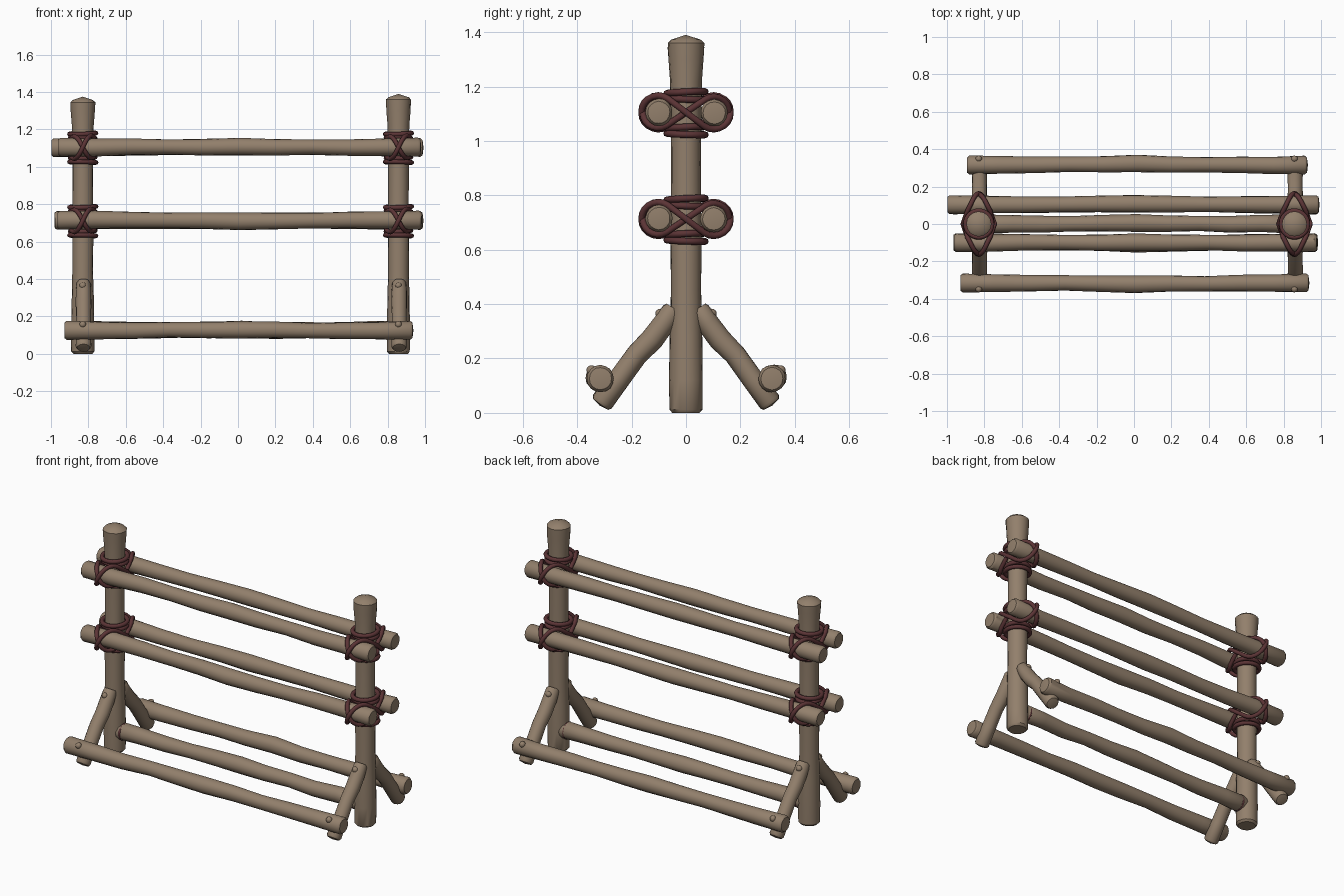
import bpy, bmesh, math, random
from mathutils import Vector

if "Cube" in bpy.data.objects:
    bpy.data.objects.remove(bpy.data.objects["Cube"])

random.seed(4)


def material(name, rgb):
    m = bpy.data.materials.new(name)
    m.diffuse_color = (*rgb, 1)
    m.use_nodes = True
    m.node_tree.nodes["Principled BSDF"].inputs["Base Color"].default_value = m.diffuse_color
    return m


WOOD = material("weathered wood", (0.29, 0.215, 0.15))
ROPE = material("dark red rope", (0.105, 0.034, 0.036))


def log(name, pts, radii, dome=0.006, wobble=0.025, sides=16):
    """Tapered, slightly uneven log through the given points with bevelled ends."""
    pts = [Vector(p) for p in pts]
    axis = (pts[-1] - pts[0]).normalized()
    base = axis.to_track_quat('Z', 'Y')
    d0, d1 = (pts[1] - pts[0]).normalized(), (pts[-1] - pts[-2]).normalized()
    # extra rings at both ends give the worn, rounded rim
    rings = [(pts[0], radii[0] * 0.82), (pts[0] + d0 * 0.012, radii[0])]
    rings += list(zip(pts[1:-1], radii[1:-1]))
    rings += [(pts[-1] - d1 * (0.012 + dome), radii[-1]), (pts[-1] - d1 * dome, radii[-1] * 0.82)]
    bm = bmesh.new()
    loops = []
    for i, (p, r) in enumerate(rings):
        a, b = rings[max(i - 1, 0)][0], rings[min(i + 1, len(rings) - 1)][0]
        q = axis.rotation_difference((b - a).normalized()) @ base
        ring = []
        for k in range(sides):
            t = 2 * math.pi * k / sides
            rr = r * (1 + random.uniform(-wobble, wobble))
            ring.append(bm.verts.new(p + q @ Vector((rr * math.cos(t), rr * math.sin(t), 0))))
        loops.append(ring)
    for a, b in zip(loops, loops[1:]):
        for k in range(sides):
            n = (k + 1) % sides
            bm.faces.new((a[k], a[n], b[n], b[k]))
    tip = bm.verts.new(pts[-1])
    for k in range(sides):
        bm.faces.new((loops[-1][k], loops[-1][(k + 1) % sides], tip))
    bm.faces.new(loops[0][::-1])
    return finish(name, bm, WOOD)


def finish(name, bm, mat):
    bmesh.ops.recalc_face_normals(bm, faces=bm.faces)
    me = bpy.data.meshes.new(name)
    bm.to_mesh(me)
    bm.free()
    me.materials.append(mat)
    me.polygons.foreach_set("use_smooth", [True] * len(me.polygons))
    me.set_sharp_from_angle(angle=math.radians(40))
    ob = bpy.data.objects.new(name, me)
    bpy.context.collection.objects.link(ob)
    return ob


def rope(name, strands, thickness=0.0125):
    """Closed round cords, one per list of points."""
    cu = bpy.data.curves.new(name, 'CURVE')
    cu.dimensions = '3D'
    cu.bevel_depth = thickness
    cu.bevel_resolution = 2
    for pts in strands:
        s = cu.splines.new('POLY')
        s.points.add(len(pts) - 1)
        for sp, p in zip(s.points, pts):
            sp.co = (*p, 1)
        s.use_cyclic_u = True
        s.use_smooth = True
    cu.materials.append(ROPE)
    ob = bpy.data.objects.new(name, cu)
    bpy.context.collection.objects.link(ob)
    bpy.ops.object.select_all(action='DESELECT')
    ob.select_set(True)
    bpy.context.view_layer.objects.active = ob
    bpy.ops.object.convert(target='MESH')


def ring(cx, z, r, tilt):
    """One turn of cord around a post."""
    return [(cx + r * math.cos(t), r * math.sin(t), z + tilt * math.sin(t + 0.6))
            for t in (2 * math.pi * k / 28 for k in range(28))]


def figure_eight(cx, cz, flip, off, rail_y=0.102):
    """Cord crossing on both sides of the post and looping round both rails."""
    r = 0.057 + off * 0.4
    pts = []
    for side in (1, -1):
        pts.append((cx + side * (0.074 + off), 0, cz))
        for k in range(15):
            u = 1 - 2 * k / 14
            a = math.radians(125) * u
            pts.append((cx + side * 0.062 * u, side * (rail_y + r * math.cos(a)),
                        cz + flip * r * math.sin(a)))
    return pts


def rail(name, x0, x1, y, z, radii, bow_y=0.0, bow_z=0.0):
    """Horizontal log with a slight bow in the middle."""
    n = len(radii) - 1
    pts = []
    for i in range(n + 1):
        f = i / n
        b = max(0, 1 - abs(2 * f - 1) * 1.6)
        j = random.uniform(-0.003, 0.003) if 0 < i < n else 0
        pts.append((x0 + (x1 - x0) * f, y + bow_y * b + j, z + bow_z * b + j))
    return log(name, pts, radii, dome=0.005)


RAIL_R = (0.05, 0.047, 0.044, 0.041, 0.044, 0.047, 0.044, 0.041, 0.044, 0.046, 0.05)
posts = (("left", -0.83, 1.375), ("right", 0.858, 1.39))

for side, x, top in posts:
    # upright post, flared at the top
    prof = ((0, 0.061), (0.12, 0.062), (0.28, 0.06), (0.45, 0.055), (0.62, 0.057), (0.8, 0.055),
            (0.97, 0.055), (1.1, 0.057), (1.22, 0.058), (1.3, 0.064), (top, 0.067))
    log(side + "_post", [(x, 0, z) for z, _ in prof], [r for _, r in prof], dome=0.018, wobble=0.015)

    for end, s in (("front", -1), ("back", 1)):
        # angled brace
        path = ((0.045, 0.385), (0.08, 0.33), (0.125, 0.27), (0.18, 0.215), (0.245, 0.125), (0.318, 0.027))
        log(f"{side}_{end}_brace", [(x + 0.004, s * y, z) for y, z in path],
            (0.038, 0.041, 0.042, 0.04, 0.04, 0.042))
        # wooden pegs
        for part, y, z in (("brace", 0.095, 0.365), ("foot", 0.348, 0.157)):
            bm = bmesh.new()
            bmesh.ops.create_uvsphere(bm, u_segments=12, v_segments=8, radius=0.018)
            peg = finish(f"{side}_{end}_{part}_peg", bm, WOOD)
            peg.location = (x, s * y, z)

    # lashings where the rails meet the post
    for level, z in (("upper", 1.105), ("lower", 0.713)):
        rope(f"{side}_{level}_lashing",
             [ring(x, z + 0.073, 0.071, 0.004), ring(x, z + 0.05, 0.067, -0.004),
              ring(x, z - 0.056, 0.067, 0.004), ring(x, z - 0.08, 0.071, -0.003),
              figure_eight(x, z, 1, 0), figure_eight(x, z, -1, 0.012)])

# paired rails
rail("upper_front_rail", -0.96, 0.98, -0.1, 1.105, RAIL_R, 0.003, 0.004)
rail("upper_back_rail", -0.998, 0.992, 0.104, 1.103, RAIL_R, 0.004, 0.004)
rail("lower_front_rail", -0.965, 0.985, -0.1, 0.715, RAIL_R, -0.004, -0.006)
rail("lower_back_rail", -0.98, 0.992, 0.102, 0.713, RAIL_R, 0.004, -0.004)

# foot rails and the centre stretcher
rail("front_foot_rail", -0.928, 0.938, -0.315, 0.126, RAIL_R, -0.006, 0.003)
rail("back_foot_rail", -0.892, 0.93, 0.316, 0.126, RAIL_R, 0.006, 0.003)
rail("centre_stretcher", -0.82, 0.85, 0.0, 0.126, RAIL_R, 0.005, 0.003)

# cord at the stretcher ends
for side, x in (("left", -0.768), ("right", 0.796)):
    rope(side + "_stretcher_cord",
         [[(x, 0.041 * math.cos(t), 0.126 + 0.041 * math.sin(t))
           for t in (2 * math.pi * k / 20 for k in range(20))]], 0.01)
